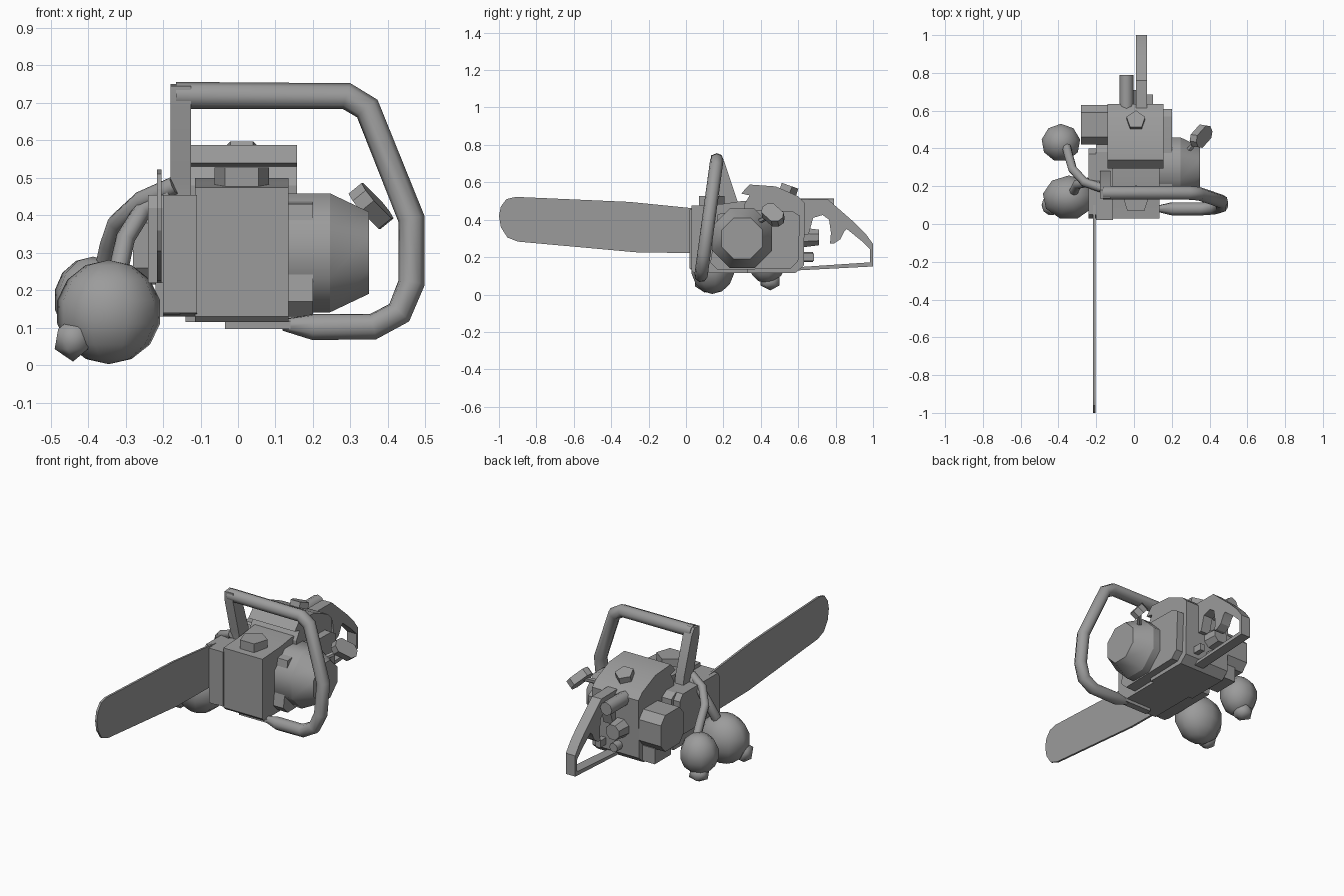
import bpy, bmesh, math
from mathutils import Vector, Matrix

if "Cube" in bpy.data.objects:
    bpy.data.objects.remove(bpy.data.objects["Cube"])

grey = bpy.data.materials.new("mid_grey")
grey.diffuse_color = (0.33, 0.33, 0.33, 1)
grey.use_nodes = True
grey.node_tree.nodes["Principled BSDF"].inputs["Base Color"].default_value = grey.diffuse_color


def finish(name, mesh, angle=30):
    """Link a mesh as a grey part, smooth except at sharp edges."""
    ob = bpy.data.objects.new(name, mesh)
    bpy.context.collection.objects.link(ob)
    mesh.materials.clear()
    mesh.materials.append(grey)
    bpy.ops.object.select_all(action='DESELECT')
    ob.select_set(True)
    bpy.context.view_layer.objects.active = ob
    bpy.ops.object.shade_smooth_by_angle(angle=math.radians(angle))
    return ob


def from_bm(name, bm, angle=30):
    bmesh.ops.recalc_face_normals(bm, faces=bm.faces)
    mesh = bpy.data.meshes.new(name)
    bm.to_mesh(mesh)
    bm.free()
    return finish(name, mesh, angle)


def slab(name, pts, x0, x1):
    """Side profile (y, z) extruded from x0 to x1."""
    bm = bmesh.new()
    f = bm.faces.new([bm.verts.new((x0, y, z)) for y, z in pts])
    ext = bmesh.ops.extrude_face_region(bm, geom=[f])
    bmesh.ops.translate(bm, vec=(x1 - x0, 0, 0),
                        verts=[v for v in ext['geom'] if isinstance(v, bmesh.types.BMVert)])
    return from_bm(name, bm, 20)


def cyl(name, a, b, r1, r2=None, sides=8, spin=0.0, angle=30):
    """Prism or cone from point a to point b."""
    a, b = Vector(a), Vector(b)
    d = b - a
    rot = d.to_track_quat('Z', 'Y').to_matrix().to_4x4()
    bm = bmesh.new()
    bmesh.ops.create_cone(bm, cap_ends=True, segments=sides, radius1=r1,
                          radius2=r1 if r2 is None else r2, depth=d.length,
                          matrix=Matrix.Translation((a + b) / 2) @ rot @ Matrix.Rotation(spin, 4, 'Z'))
    return from_bm(name, bm, angle)


def tube(name, pts, r, radii=None):
    """Eight-sided tube through points."""
    cu = bpy.data.curves.new(name, 'CURVE')
    cu.dimensions = '3D'
    cu.bevel_depth, cu.bevel_resolution, cu.use_fill_caps = r, 2, True
    sp = cu.splines.new('POLY')
    sp.points.add(len(pts) - 1)
    for i, p in enumerate(pts):
        sp.points[i].co = (*p, 1)
        sp.points[i].radius = radii[i] if radii else 1
    tmp = bpy.data.objects.new(name + "_path", cu)
    bpy.context.collection.objects.link(tmp)
    dg = bpy.context.evaluated_depsgraph_get()
    mesh = bpy.data.meshes.new_from_object(tmp.evaluated_get(dg))
    bpy.data.objects.remove(tmp)
    return finish(name, mesh, 50)


def box(name, lo, hi):
    return slab(name, [(lo[1], lo[2]), (hi[1], lo[2]), (hi[1], hi[2]), (lo[1], hi[2])], lo[0], hi[0])


# engine body, wider rear cover
slab("engine_body", [(.03, .13), (.045, .115), (.58, .115), (.62, .15), (.62, .48), (.3, .50),
                     (.2, .485), (.03, .475)], -.115, .135)
slab("rear_cover", [(.33, .115), (.585, .115), (.63, .155), (.635, .49), (.60, .525), (.48, .578),
                    (.34, .588), (.295, .54), (.34, .53), (.31, .48)], -.14, .157)

# filler caps
cyl("front_cap", (.01, .13, .47), (.01, .13, .528), .076, sides=5, spin=math.pi)
cyl("rear_cap", (.01, .535, .535), (.01, .552, .583), .052, sides=5, spin=math.pi)

# starter housing on the right
slab("starter_plate", [(.13, .17), (.17, .13), (.56, .14), (.6, .18), (.61, .42), (.57, .445),
                       (.3, .45), (.17, .43)], .12, .2)
turn = math.pi / 8
cyl("starter_drum", (.13, .3, .3), (.245, .3, .3), .172, spin=turn, angle=50)
cyl("starter_cone", (.245, .3, .3), (.35, .3, .3), .172, .118, spin=turn, angle=50)

# pull grip and its cord
cyl("pull_cord", (.27, .37, .38), (.35, .46, .425), .014, sides=6)
u = Vector((.08, .09, -.08)).normalized()
n = Vector((.7, -.1, .55))
n = (n - u * n.dot(u)).normalized()
w = n.cross(u)
bm = bmesh.new()
basis = Matrix((u * .135, w * .085, n * .045)).transposed().to_4x4()
bmesh.ops.create_cube(bm, size=1, matrix=Matrix.Translation((.355, .465, .425)) @ basis)
bmesh.ops.bevel(bm, geom=[e for e in bm.edges
                          if abs((e.verts[0].co - e.verts[1].co).normalized().dot(n)) > .9],
                offset=.025, segments=1, affect='EDGES')
from_bm("pull_grip", bm)

# guide bar and its clutch cover on the left
slab("guide_bar", [(-1, .42), (-.99, .47), (-.96, .51), (-.91, .522), (-.3, .495), (.1, .455),
                   (.1, .22), (-.27, .226), (-.9, .283), (-.955, .305), (-.99, .36)], -.216, -.204)
slab("clutch_cover", [(.02, .14), (.06, .13), (.4, .13), (.42, .2), (.42, .43), (.38, .455),
                      (.02, .455)], -.2, -.11)
slab("cover_face", [(.03, .22), (.39, .22), (.4, .42), (.37, .455), (.05, .455), (.03, .42)], -.24, -.19)
box("bar_block", (-.2, .025, .135), (-.155, .2, .235))

# exhaust box behind the clutch cover
slab("exhaust", [(.42, .26), (.46, .215), (.59, .215), (.63, .26), (.63, .38), (.59, .425),
                 (.46, .425), (.42, .38)], -.28, -.13)
box("exhaust_base", (-.22, .45, .13), (-.13, .6, .22))

# wrap handle
path = [(-.165, .72), (.29, .718), (.345, .685), (.463, .39), (.463, .22), (.43, .14),
        (.36, .103), (.2, .102), (.12, .108)]
tube("wrap_handle", [(x, .08 + (z - .1) * .137, z) for x, z in path], .036,
     [1, 1, 1, 1, 1, 1, 1, 1, .45])
box("handle_foot", (-.035, .06, .097), (.14, .1, .118))
slab("handle_strut", [(.135, .745), (.18, .75), (.205, .71), (.275, .50), (.285, .43),
                      (.19, .43), (.185, .50), (.135, .69)], -.18, -.125)

# rear handle with open grip
slab("rear_handle", [(.6, .51), (.76, .508), (.82, .455), (.9, .385), (.96, .325), (1, .27), (1, .15),
                     (.58, .128), (.58, .145), (.985, .172), (.985, .24), (.94, .285), (.86, .35),
                     (.845, .335), (.825, .295), (.79, .272), (.77, .272), (.775, .33), (.765, .40),
                     (.73, .425), (.68, .41), (.655, .32), (.6, .32)], .01, .07)
cyl("intake_stub", (-.04, .6, .475), (-.04, .79, .475), .038, angle=50)
cyl("rear_knob", (-.025, .6, .305), (-.025, .71, .305), .06, .045, sides=8, spin=turn)
cyl("lower_stub", (-.01, .6, .2), (-.01, .68, .2), .026, angle=50)
box("side_nub", (.07, .6, .18), (.1, .685, .22))


# two rounded trophies hanging on the left
def trophy(name, c, r, jaw, jr):
    bm = bmesh.new()
    bmesh.ops.create_uvsphere(bm, u_segments=9, v_segments=7, radius=1,
                              matrix=Matrix.Translation(c) @ Matrix.Diagonal((*r, 1)))
    from_bm(name + "_ball", bm, 50)
    bm = bmesh.new()
    bmesh.ops.create_icosphere(bm, subdivisions=1, radius=1,
                               matrix=Matrix.Translation(jaw) @ Matrix.Diagonal((*jr, 1)))
    from_bm(name + "_jaw", bm, 50)


trophy("front_trophy", (-.345, .14, .142), (.143, .12, .139), (-.44, .1, .07), (.055, .06, .06))
trophy("rear_trophy", (-.387, .43, .175), (.106, .103, .115), (-.40, .45, .07), (.06, .06, .048))

# hanging cords
tube("rear_cord", [(-.17, .19, .48), (-.26, .22, .44), (-.325, .29, .38), (-.345, .36, .32),
                   (-.36, .42, .25)], .024)
tube("front_cord", [(-.18, .2, .46), (-.25, .22, .42), (-.3, .21, .34), (-.32, .17, .25)], .026)
